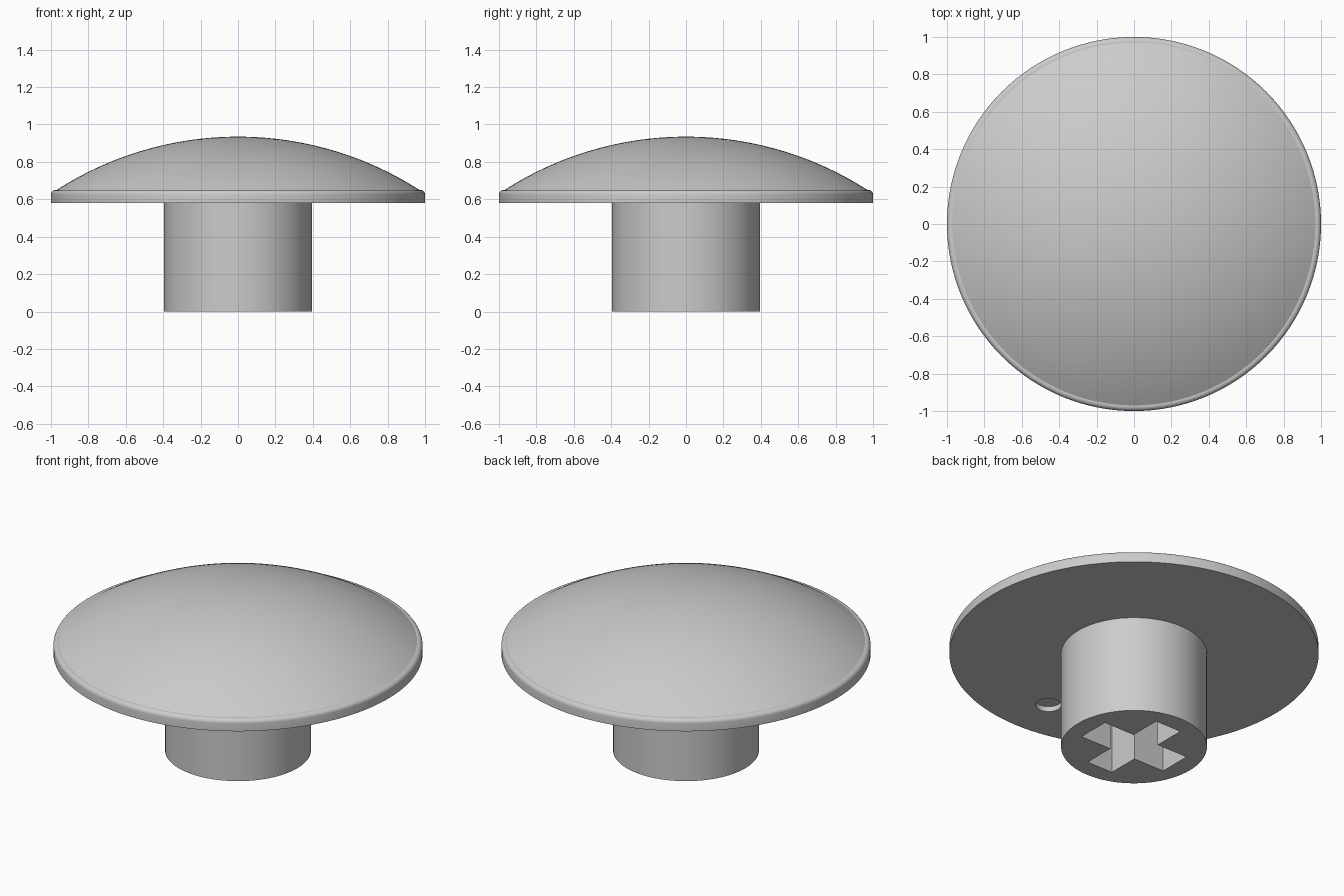
import bpy, bmesh, math

SEGMENTS = 128
old = bpy.data.objects.get("Cube")
if old:
    bpy.data.objects.remove(old, do_unlink=True)

# Single plain grey material
grey = bpy.data.materials.new("light_grey")
grey.use_nodes = True
colour = (0.6, 0.6, 0.6, 1)
grey.diffuse_color = colour
grey.node_tree.nodes["Principled BSDF"].inputs["Base Color"].default_value = colour


def add_object(name, bm):
    bmesh.ops.recalc_face_normals(bm, faces=bm.faces)
    mesh = bpy.data.meshes.new(name)
    bm.to_mesh(mesh)
    bm.free()
    mesh.materials.append(grey)
    obj = bpy.data.objects.new(name, mesh)
    bpy.context.collection.objects.link(obj)
    return obj


def lathe(name, profile):
    """Revolve (radius, z) points around z; both ends are closed."""
    bm = bmesh.new()
    rings = []
    for r, z in profile:
        if r < 1e-6:
            rings.append([bm.verts.new((0, 0, z))])
        else:
            angles = [math.tau * i / SEGMENTS for i in range(SEGMENTS)]
            rings.append([bm.verts.new((r * math.cos(a), r * math.sin(a), z)) for a in angles])
    for low, high in zip(rings, rings[1:]):
        for i in range(SEGMENTS):
            j = (i + 1) % SEGMENTS
            if len(high) == 1:
                bm.faces.new((low[i], low[j], high[0]))
            else:
                bm.faces.new((low[i], low[j], high[j], high[i]))
    for ring in (rings[0], rings[-1]):
        if len(ring) > 1:
            bm.faces.new(ring)
    return add_object(name, bm)


def prism(name, outline, z0, z1):
    """Extrude a flat outline from z0 to z1."""
    bm = bmesh.new()
    face = bm.faces.new([bm.verts.new((x, y, z0)) for x, y in outline])
    top = bmesh.ops.extrude_face_region(bm, geom=[face])["geom"]
    verts = [v for v in top if isinstance(v, bmesh.types.BMVert)]
    bmesh.ops.translate(bm, verts=verts, vec=(0, 0, z1 - z0))
    return add_object(name, bm)


def cut(obj, cutter):
    mod = obj.modifiers.new("cut", 'BOOLEAN')
    mod.operation = 'DIFFERENCE'
    mod.solver = 'EXACT'
    mod.object = cutter
    bpy.context.view_layer.objects.active = obj
    bpy.ops.object.modifier_apply(modifier=mod.name)
    bpy.data.objects.remove(cutter, do_unlink=True)


# Domed cap: flat underside, rounded rim, shallow spherical top
base, rim_z, peak, dome_r, soft = 0.58, 0.65, 0.935, 0.97, 0.025
profile = [(1, base)]
for i in range(7):
    a = math.pi / 2 * i / 6
    profile.append((1 - soft + soft * math.cos(a), rim_z - soft + soft * math.sin(a)))
rise = peak - rim_z
sphere_r = (dome_r ** 2 + rise ** 2) / (2 * rise)
for i in range(24):
    r = dome_r * (1 - i / 24)
    profile.append((r, peak - sphere_r + math.sqrt(sphere_r ** 2 - r ** 2)))
profile.append((0, peak))
cap = lathe("domed_cap", profile)

# Shallow round recess in the underside
ring = [(0.07 * math.cos(math.tau * i / 48), -0.72 + 0.07 * math.sin(math.tau * i / 48))
        for i in range(48)]
cut(cap, prism("recess_cutter", ring, base - 0.1, base + 0.03))

# Stem with a cross-shaped socket
stem = lathe("stem", [(0.395, 0), (0.395, base + 0.01)])
arm, hx, hy = 0.288, 0.085, 0.098
quarter = [(arm, hy), (hx, hy), (hx, arm)]
cross = (quarter + [(-x, y) for x, y in reversed(quarter)]
         + [(-x, -y) for x, y in quarter] + [(x, -y) for x, y in reversed(quarter)])
cut(stem, prism("socket_cutter", cross, -0.1, 0.56))

# Smooth curved surfaces, keep sharp edges
for obj in (cap, stem):
    bpy.ops.object.select_all(action='DESELECT')
    obj.select_set(True)
    bpy.context.view_layer.objects.active = obj
    bpy.ops.object.shade_smooth_by_angle(angle=math.radians(30))
